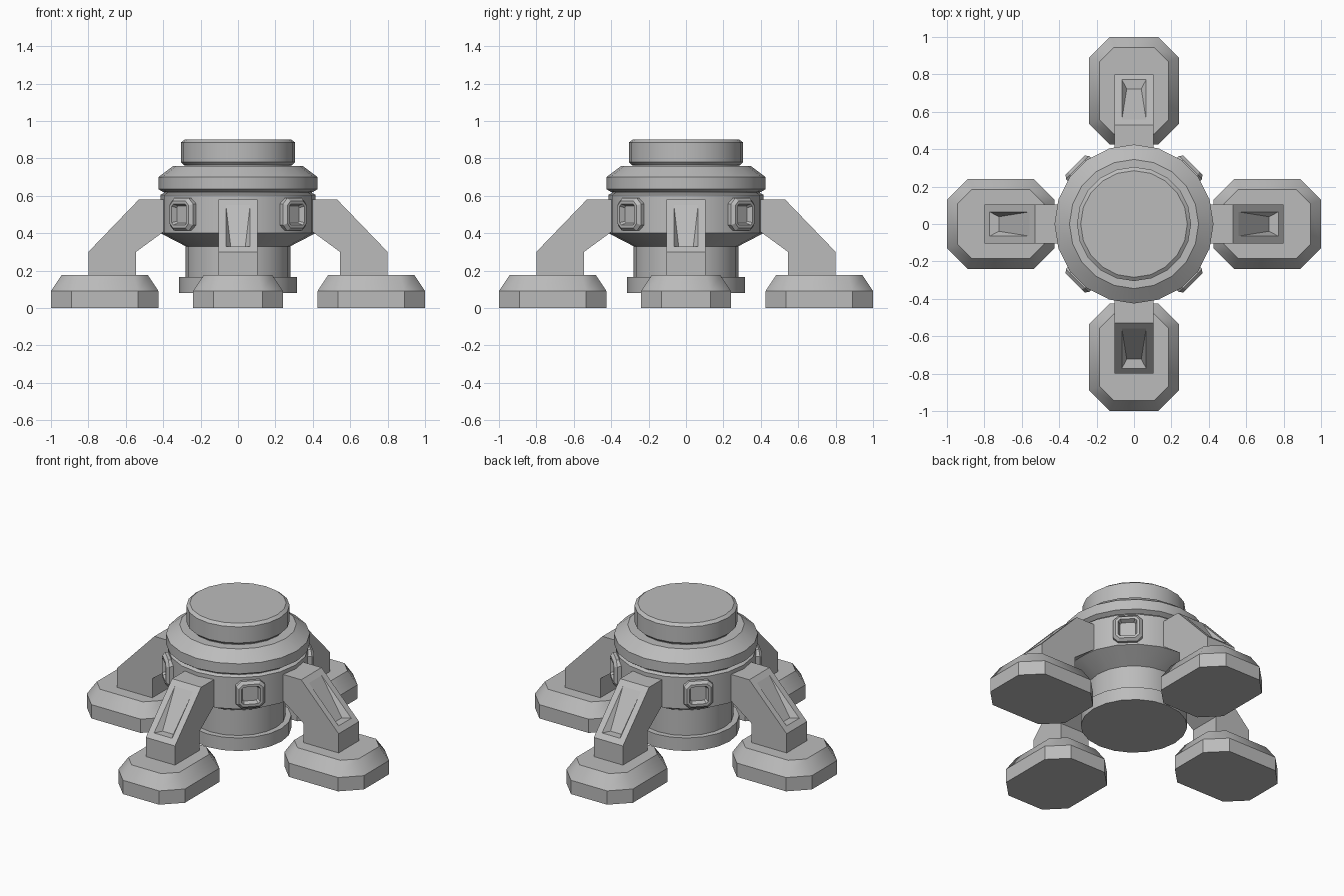
import bpy
import bmesh
from math import cos, sin, tau, radians
from mathutils import Vector

cube = bpy.data.objects.get("Cube")
if cube:
    bpy.data.objects.remove(cube)

grey = bpy.data.materials.new("plain_grey")
grey.use_nodes = True
colour = (0.5, 0.5, 0.5, 1)
grey.diffuse_color = colour
grey.node_tree.nodes["Principled BSDF"].inputs["Base Color"].default_value = colour


def make_object(name, mesh, angle=0):
    obj = bpy.data.objects.new(name, mesh)
    obj.rotation_euler.z = angle
    bpy.context.collection.objects.link(obj)
    return obj


def make_mesh(name, bm):
    bmesh.ops.recalc_face_normals(bm, faces=bm.faces)
    mesh = bpy.data.meshes.new(name)
    bm.to_mesh(mesh)
    bm.free()
    mesh.materials.append(grey)
    return mesh


def loft(bm, rings, cap_end=True):
    """Skin a list of point rings and cap the ends."""
    loops = [[bm.verts.new(p) for p in ring] for ring in rings]
    n = len(loops[0])
    for a, b in zip(loops, loops[1:]):
        for i in range(n):
            j = (i + 1) % n
            bm.faces.new((a[i], a[j], b[j], b[i]))
    bm.faces.new(loops[0][::-1])
    if cap_end:
        bm.faces.new(loops[-1])


def lathe(name, profile, sides=20):
    bm = bmesh.new()
    loft(bm, [[(r * cos(tau * i / sides), r * sin(tau * i / sides), z)
               for i in range(sides)] for r, z in profile])
    obj = make_object(name, make_mesh(name, bm))
    bpy.ops.object.select_all(action='DESELECT')
    obj.select_set(True)
    bpy.context.view_layer.objects.active = obj
    bpy.ops.object.shade_smooth_by_angle(angle=radians(24))


def octagon(hx, hy, cut):
    quarter = [(hx, hy - cut), (hx - cut, hy)]
    half = quarter + [(-x, y) for x, y in reversed(quarter)]
    return half + [(-x, -y) for x, y in half]


# Central turned body
lathe("base_disc", [(0.315, 0.08), (0.315, 0.165)])
lathe("column", [(0.28, 0.12), (0.28, 0.36)])
lathe("drum", [(0.28, 0.33), (0.415, 0.40), (0.415, 0.605), (0.395, 0.615), (0.395, 0.64)])
lathe("upper_rim", [(0.40, 0.62), (0.425, 0.635), (0.425, 0.70), (0.345, 0.76)])
lathe("neck", [(0.285, 0.74), (0.285, 0.79)])
lathe("top_cap", [(0.29, 0.765), (0.305, 0.78), (0.305, 0.885), (0.285, 0.90)])

# Foot pad, with rounded shading on its sloped corners
bm = bmesh.new()
loft(bm, [[(0.7125 + x, y, z) for x, y in octagon(0.2875 - d, 0.24 - d, 0.11 - 0.586 * d)]
          for d, z in ((0, 0), (0, 0.09), (0.056, 0.175))])
for f in bm.faces:
    f.smooth = True
for e in bm.edges:
    a, b = (v.co for v in e.verts)
    e.smooth = abs(a.z - b.z) > 0.01 and max(a.z, b.z) > 0.1
foot_mesh = make_mesh("foot", bm)

# Bent leg, with a wedge recess in its slope
bm = bmesh.new()
outline = [(0.545, 0.15), (0.80, 0.15), (0.80, 0.30), (0.53, 0.58),
           (0.34, 0.58), (0.34, 0.45), (0.545, 0.30)]
loft(bm, [[(x, y, z) for x, z in outline] for y in (-0.105, 0.105)])
bmesh.ops.recalc_face_normals(bm, faces=bm.faces)
slope = next(f for f in bm.faces if f.normal.x > 0.5 and f.normal.z > 0.5)
bmesh.ops.inset_individual(bm, faces=[slope], thickness=0.04, use_even_offset=True)
corners = sorted(slope.verts, key=lambda v: v.co.z)
low = sorted(corners[:2], key=lambda v: v.co.y)
high = sorted(corners[2:], key=lambda v: v.co.y)
bmesh.ops.delete(bm, geom=[slope], context='FACES_ONLY')
deep = [bm.verts.new((v.co.x - 0.05, v.co.y * 0.6, v.co.z)) for v in low]
bm.faces.new((high[0], high[1], deep[1], deep[0]))
bm.faces.new((low[0], low[1], deep[1], deep[0]))
for i in range(2):
    bm.faces.new((high[i], low[i], deep[i]))
leg_mesh = make_mesh("leg", bm)

# Framed port: distance out, half size, corner cut
bm = bmesh.new()
steps = [(0.37, 0.087, 0.03), (0.428, 0.087, 0.03), (0.445, 0.072, 0.024),
         (0.445, 0.056, 0.012), (0.417, 0.046, 0.01)]
loft(bm, [[Vector((d, x, 0.5 + z)) for x, z in octagon(h, h, c)] for d, h, c in steps])
port_mesh = make_mesh("port", bm)

for i, side in enumerate(("left", "back", "right", "front")):
    make_object(side + "_foot", foot_mesh, tau * i / 4)
    make_object(side + "_leg", leg_mesh, tau * i / 4)
for i, side in enumerate(("back_left", "back_right", "front_right", "front_left")):
    make_object(side + "_port", port_mesh, tau * (i + 0.5) / 4)
